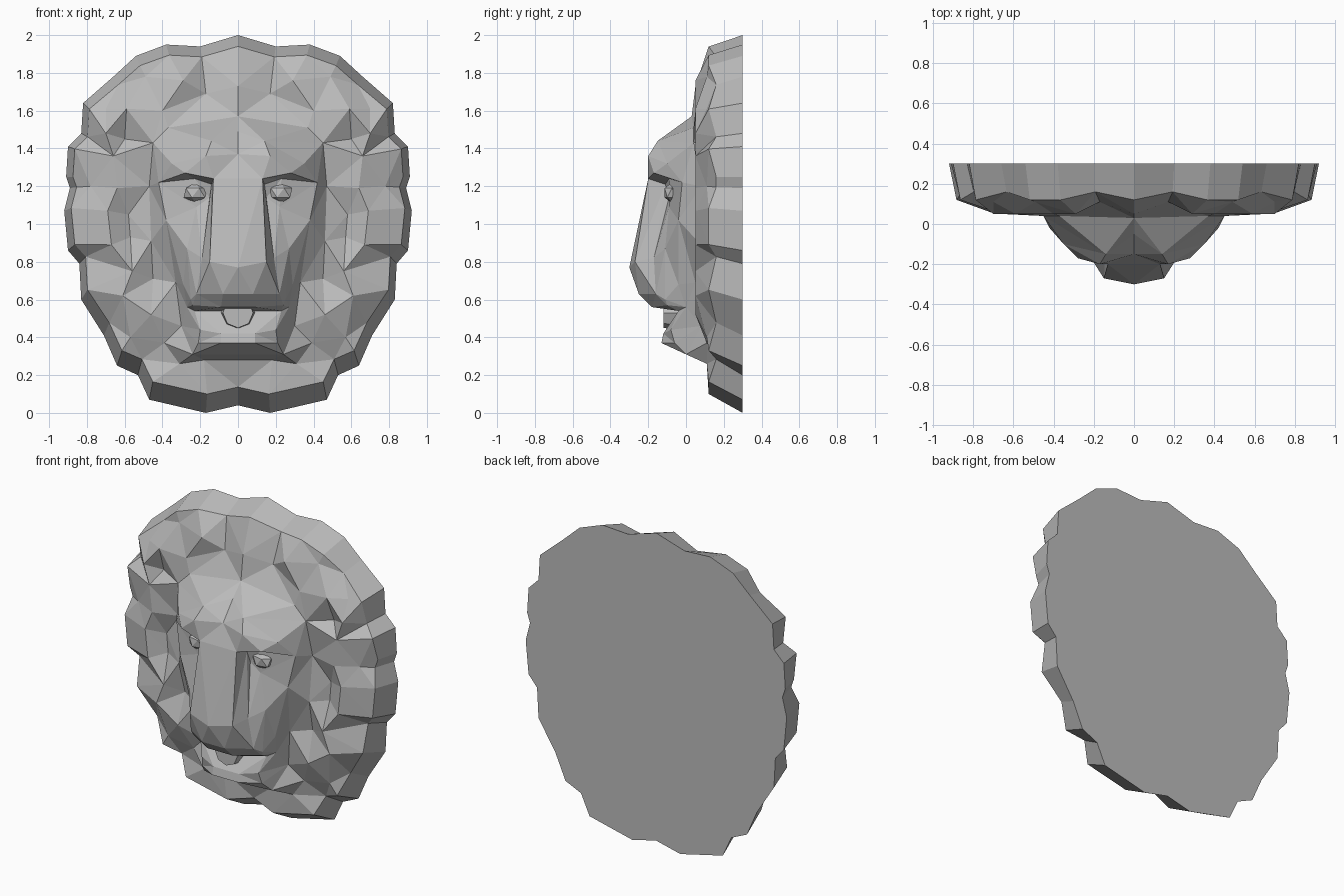
import bpy
import bmesh
from math import hypot, pi
from mathutils import Vector, Matrix
from mathutils.geometry import delaunay_2d_cdt

cube = bpy.data.objects.get("Cube")
if cube:
    bpy.data.objects.remove(cube)

stone = bpy.data.materials.new("grey_stone")
stone.use_nodes = True
stone.diffuse_color = (0.5, 0.5, 0.5, 1)
shader = next(n for n in stone.node_tree.nodes if n.type == "BSDF_PRINCIPLED")
shader.inputs["Base Color"].default_value = stone.diffuse_color


def finish(name, bm):
    """Turn a bmesh into a flat-shaded object."""
    mesh = bpy.data.meshes.new(name)
    bm.to_mesh(mesh)
    bm.free()
    mesh.materials.append(stone)
    obj = bpy.data.objects.new(name, mesh)
    bpy.context.collection.objects.link(obj)


def mirrored(line):
    return [(-p[0], *p[1:]) for p in line]


def ring(half):
    """Close a half outline that starts and ends on the middle line."""
    return half + mirrored(half)[-2:0:-1]


def inside(point, loop):
    """Even-odd test in the front plane."""
    hit = False
    for a, b in zip(loop, loop[1:] + loop[:1]):
        if (a[1] > point.y) != (b[1] > point.y):
            if point.x < a[0] + (point.y - a[1]) * (b[0] - a[0]) / (b[1] - a[1]):
                hit = not hit
    return hit


def aim(face, direction):
    """Make a face point along a direction."""
    face.normal_update()
    if face.normal.dot(direction) < 0:
        face.normal_flip()


def relief(bm, lines, outer, hole=None):
    """Triangulate crease lines of (x, z, depth) in hundredths into a faceted relief."""
    points, edges = [], []
    for line in lines:
        ids = []
        for p in line:
            if p not in points:
                points.append(p)
            ids.append(points.index(p))
        edges += zip(ids, ids[1:])
    flat = [Vector(p[:2]) for p in points]
    coords, _, tris, origin, _, _ = delaunay_2d_cdt(flat, edges, [], 1, 0.001)
    verts, lookup = [], {}
    for co, source in zip(coords, origin):
        near = source[0] if source else min(
            range(len(flat)), key=lambda i: (flat[i] - co).length)
        verts.append(bm.verts.new(Vector((co.x, points[near][2], co.y)) / 100))
        for i in source:
            lookup[points[i]] = verts[-1]
    for tri in tris:
        centre = sum((coords[i] for i in tri), Vector((0, 0))) / len(tri)
        if inside(centre, outer) and not (hole and inside(centre, hole)):
            aim(bm.faces.new([verts[i] for i in tri]), Vector((0, -1, 0)))
    return lookup


# Landmarks shared by several creases
temple = (45, 143, 4)
jaw = (30, 46, 8)
inner_brow = (13, 124, -20)
eye_corner = (42, 122, -2)
eye_inner = (14, 121, -11)
under_eye = (22, 109, -9)
nose_edge = (15, 80, -27)
nostril = (8, 63, -25)
mouth_corner = (25, 60, -11)

# Edge between face and mane, from the hairline down to the chin
border = ring([(0, 157, 3), (37, 151, 4), temple, (47, 120, 8), (46, 91, 6),
               (33, 69, 5), jaw, (24, 31, 0), (0, 31, 0)])
face_lines = [border + border[:1]]


def crease(*path):
    """A crease on both sides of the face."""
    face_lines.extend([list(path), mirrored(path)])


def band(*path):
    """A crease that runs across the middle line."""
    face_lines.append(mirrored(path)[::-1] + list(path))


# Forehead and brow
crease((0, 149, -5), (14, 144, -15), temple)
crease((0, 137, -15), (17, 136, -20), (35, 132, -10))
band(inner_brow, (28, 127, -17), eye_corner)

# Eye sockets
crease(inner_brow, eye_inner, (23, 124, -9), eye_corner)
crease(eye_inner, (15, 114, -9), under_eye, eye_corner)

# Nose
crease(inner_brow, nose_edge, (0, 77, -30))
crease(eye_inner, (19, 82, -17), (22, 63, -16))
crease(nose_edge, nostril)

# Cheeks
crease(under_eye, (27, 87, -11), mouth_corner)
crease(eye_corner, (38, 102, -4), (29, 68, -4), mouth_corner)

# Mouth and chin
band(nostril, (22, 63, -16), mouth_corner)
band((9, 56, -18), (24, 57, -10))
band((23, 54, -4))
band((9, 42, -12), (20, 44, -8), (27, 56, 0))
band((9, 37, -13), (21, 37, -6), jaw)

bm = bmesh.new()
relief(bm, face_lines, border)
finish("face", bm)

# Ragged back outline of the mane, from the crown to the beard
outline = ring([(0, 200), (20, 194), (38, 195), (54, 189), (66, 178), (82, 164),
                (83, 148), (90, 141), (91, 125), (89, 119), (92, 107), (90, 86),
                (84, 79), (83, 60), (71, 41), (64, 25), (53, 20), (47, 7),
                (17, 0), (0, 4)])

# Front rim: tips lean forward, notches sit back
radius = [hypot(x, z - 100) for x, z in outline]
rim = []
for i, (x, z) in enumerate(outline):
    notch = radius[i] < (radius[i - 1] + radius[(i + 1) % len(outline)]) / 2
    rim.append((x * 0.96, z * 0.92 + 10, 16 if notch else 12))

# Locks of hair: raised peaks with hollows between them
peaks = [(0, 173), (29, 176), (40, 160), (59, 161), (70, 148), (66, 136),
         (64, 119), (69, 107), (67, 89), (56, 75), (61, 62), (46, 52)]
hollows = [(17, 169), (49, 178), (70, 161), (60, 145), (78, 120), (58, 105),
           (57, 93), (45, 71), (57, 40), (39, 37), (31, 26), (18, 28), (0, 28)]
mane_lines = [rim + rim[:1], border + border[:1]]
for spots, depth in ((peaks, 5), (hollows, 11)):
    mane_lines += [[(x, z, depth)] for x, z in spots + mirrored(spots)]
bm = bmesh.new()
front = relief(bm, mane_lines, rim, border)

# Side wall and flat back
back = [bm.verts.new((x / 100, 0.3, z / 100)) for x, z in outline]
for i in range(len(rim)):
    wall = bm.faces.new((front[rim[i - 1]], front[rim[i]], back[i], back[i - 1]))
    aim(wall, wall.calc_center_median() - Vector((0, 0.2, 1)))
aim(bm.faces.new(back), Vector((0, 1, 0)))
finish("mane", bm)

# Faceted eyes set in the sockets
for side, name in ((1, "left_eye"), (-1, "right_eye")):
    bm = bmesh.new()
    bmesh.ops.create_icosphere(bm, subdivisions=1, radius=1)
    bmesh.ops.scale(bm, vec=(0.07, 0.045, 0.055), verts=bm.verts)
    bmesh.ops.translate(bm, vec=(side * 0.225, -0.075, 1.165), verts=bm.verts)
    finish(name, bm)

# Tongue
bm = bmesh.new()
bmesh.ops.create_cone(bm, cap_ends=True, segments=8, radius1=0.09, radius2=0.08,
                      depth=0.08, matrix=Matrix.Rotation(pi / 2, 4, "X"))
bmesh.ops.translate(bm, vec=(0, -0.08, 0.53), verts=bm.verts)
finish("tongue", bm)
